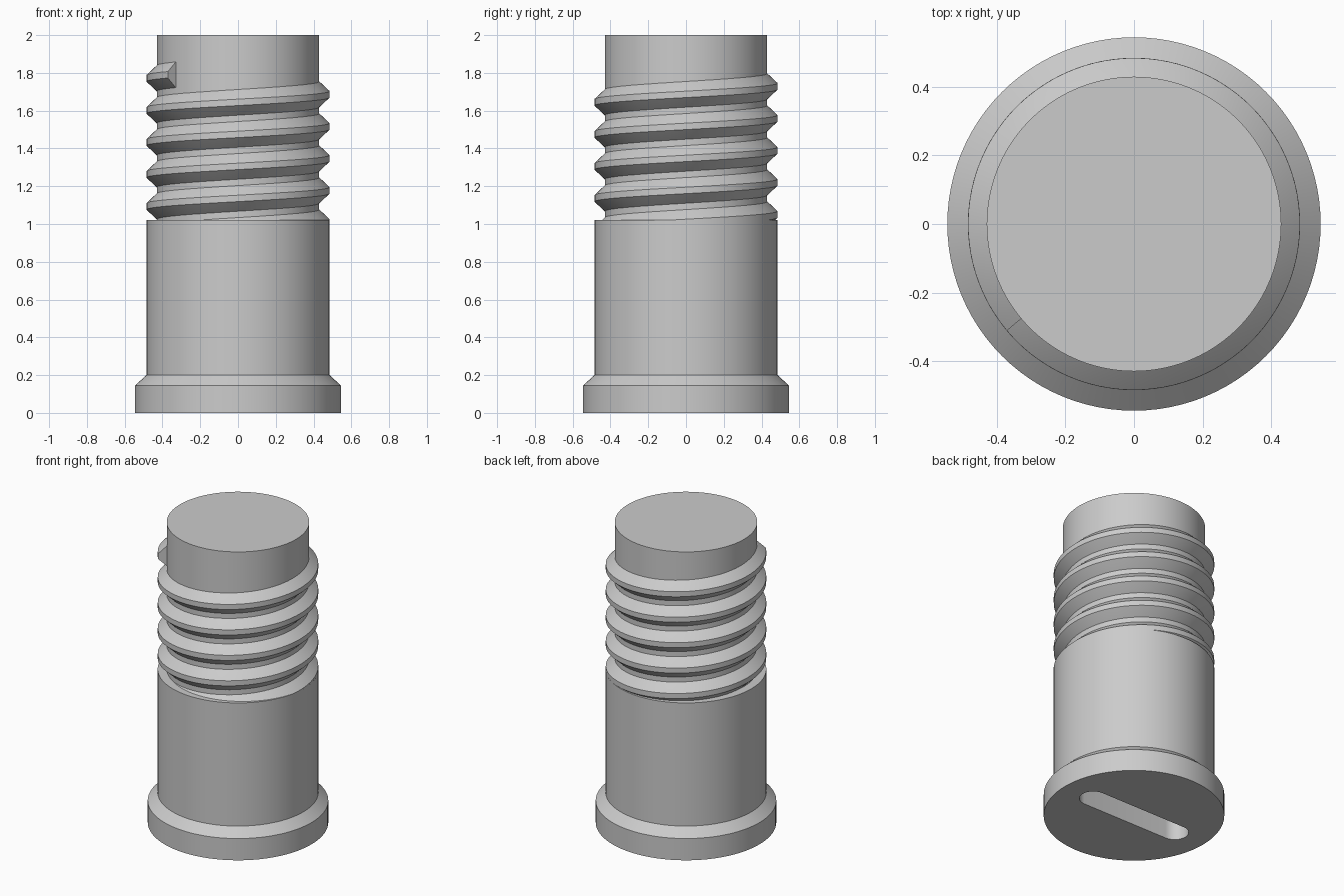
import bpy, bmesh, math

if "Cube" in bpy.data.objects:
    bpy.data.objects.remove(bpy.data.objects["Cube"])

SEG = 96
grey = bpy.data.materials.new("plain grey")
grey.diffuse_color = (0.6, 0.6, 0.6, 1)
grey.use_nodes = True
grey.node_tree.nodes["Principled BSDF"].inputs["Base Color"].default_value = grey.diffuse_color


def make_object(name, bm):
    bmesh.ops.recalc_face_normals(bm, faces=bm.faces)
    mesh = bpy.data.meshes.new(name)
    bm.to_mesh(mesh)
    bm.free()
    mesh.materials.append(grey)
    obj = bpy.data.objects.new(name, mesh)
    bpy.context.collection.objects.link(obj)
    return obj


def activate(obj):
    bpy.ops.object.select_all(action='DESELECT')
    obj.select_set(True)
    bpy.context.view_layer.objects.active = obj


def bridge(bm, a, b):
    for i in range(len(a)):
        j = (i + 1) % len(a)
        bm.faces.new((a[i], a[j], b[j], b[i]))


# Plug: flanged head, wide shank and narrow core as one turned profile
profile = [(0.545, 0), (0.545, 0.145), (0.485, 0.20),
           (0.485, 1.02), (0.43, 1.02), (0.43, 2.0)]
bm = bmesh.new()
rings = [[bm.verts.new((r * math.cos(2 * math.pi * i / SEG),
                        r * math.sin(2 * math.pi * i / SEG), z))
          for i in range(SEG)] for r, z in profile]
for a, b in zip(rings, rings[1:]):
    bridge(bm, a, b)
bm.faces.new(rings[0])
bm.faces.new(rings[-1])
plug = make_object("plug_body", bm)

# Rounded screwdriver slot cut into the underside
R, HALF, DEPTH = 0.085, 0.32, 0.13
outline = []
for side in (1, -1):
    for i in range(17):
        t = math.pi * (i / 16 - 0.5)
        outline.append((side * (HALF + R * math.cos(t)), side * R * math.sin(t)))
bm = bmesh.new()
low, high = [[bm.verts.new((x, y, z)) for x, y in outline] for z in (-0.1, DEPTH)]
bridge(bm, low, high)
bm.faces.new(low)
bm.faces.new(high)
cutter = make_object("slot_cutter", bm)
cutter.hide_render = True
cut = plug.modifiers.new("slot", 'BOOLEAN')
cut.operation = 'DIFFERENCE'
cut.solver = 'EXACT'
cut.object = cutter
activate(plug)
bpy.ops.object.modifier_apply(modifier=cut.name)
bpy.data.objects.remove(cutter)

# Helical thread: trapezoid section swept upward, its start buried in the shank
PITCH, END_Z, END_ANGLE, TURNS = 0.1695, 1.79, math.radians(220), 5
section = [(0.415, -0.08), (0.43, -0.068), (0.4845, -0.017),
           (0.4845, 0.017), (0.43, 0.068), (0.415, 0.08)]
bm = bmesh.new()
sweep = []
for i in range(TURNS * SEG + 1):
    back = TURNS - i / SEG
    a, z = END_ANGLE - 2 * math.pi * back, END_Z - PITCH * back
    sweep.append([bm.verts.new((r * math.cos(a), r * math.sin(a), z + dz))
                  for r, dz in section])
for a, b in zip(sweep, sweep[1:]):
    bridge(bm, a, b)
bm.faces.new(sweep[0])
bm.faces.new(sweep[-1])
thread = make_object("screw_thread", bm)

for obj in (plug, thread):
    activate(obj)
    bpy.ops.object.shade_smooth_by_angle(angle=math.radians(25))
